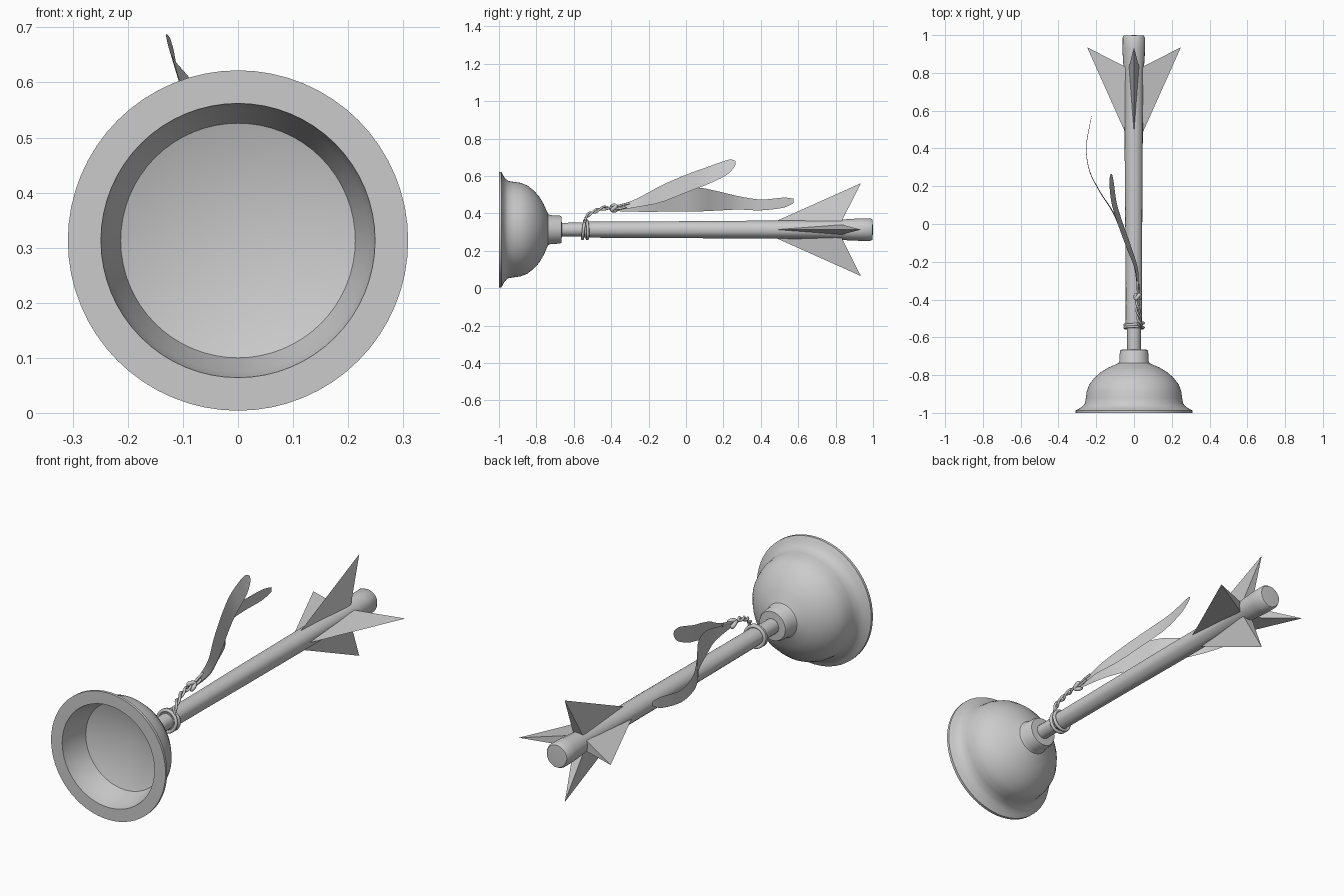
import bpy, bmesh, math, random
from math import sin, cos, pi, radians
from mathutils import Vector

if "Cube" in bpy.data.objects:
    bpy.data.objects.remove(bpy.data.objects["Cube"], do_unlink=True)

random.seed(4)
AXIS_Z = 0.313

grey = bpy.data.materials.new("plain_grey")
grey.use_nodes = True
COLOUR = (0.6, 0.6, 0.6, 1)
grey.diffuse_color = COLOUR
grey.node_tree.nodes["Principled BSDF"].inputs["Base Color"].default_value = COLOUR


def finish(name, bm, smooth=None):
    """Turn a bmesh into a named object, optionally smooth shaded by angle."""
    bmesh.ops.recalc_face_normals(bm, faces=bm.faces[:])
    mesh = bpy.data.meshes.new(name)
    bm.to_mesh(mesh)
    bm.free()
    mesh.materials.append(grey)
    obj = bpy.data.objects.new(name, mesh)
    bpy.context.collection.objects.link(obj)
    if smooth:
        bpy.ops.object.select_all(action="DESELECT")
        obj.select_set(True)
        bpy.context.view_layer.objects.active = obj
        bpy.ops.object.shade_smooth_by_angle(angle=radians(smooth))
    return obj


def lathe(name, profile, sides, smooth, wobble=0.0):
    """Revolve (y, radius) points around the long axis; radius 0 makes a tip."""
    bm = bmesh.new()
    grooves = [random.uniform(-wobble, wobble) for _ in range(sides)]
    rings = []
    for y, r in profile:
        if r == 0:
            rings.append([bm.verts.new((0, y, AXIS_Z))])
            continue
        ring = []
        for i in range(sides):
            a = 2 * pi * i / sides
            rr = r + grooves[i] + random.uniform(-wobble, wobble) / 3
            ring.append(bm.verts.new((rr * cos(a), y, AXIS_Z + rr * sin(a))))
        rings.append(ring)
    for a, b in zip(rings, rings[1:]):
        for i in range(sides):
            j = (i + 1) % sides
            quad = [a[i % len(a)], a[j % len(a)], b[j % len(b)], b[i % len(b)]]
            bm.faces.new(list(dict.fromkeys(quad)))
    return finish(name, bm, smooth)


def cord(name, points, radius, closed=False):
    """Round cord through the given points."""
    curve = bpy.data.curves.new(name, "CURVE")
    curve.dimensions = "3D"
    curve.bevel_depth = radius
    curve.bevel_resolution = 2
    curve.resolution_u = 5
    curve.use_fill_caps = True
    spline = curve.splines.new("NURBS")
    spline.points.add(len(points) - 1)
    for p, co in zip(spline.points, points):
        p.co = (*co, 1)
    spline.use_cyclic_u = closed
    spline.use_endpoint_u = True
    spline.order_u = 3
    curve.materials.append(grey)
    obj = bpy.data.objects.new(name, curve)
    bpy.context.collection.objects.link(obj)
    return obj


def spline_point(points, t):
    """Catmull-Rom interpolation of tuples, t from 0 to 1."""
    n = len(points) - 1
    k = min(int(t * n), n - 1)
    f = t * n - k
    p0, p1, p2, p3 = (points[min(max(k + d, 0), n)] for d in (-1, 0, 1, 2))
    return [0.5 * (2 * b + (c - a) * f + (2 * a - 5 * b + 4 * c - d) * f ** 2
                   + (3 * b - a - 3 * c + d) * f ** 3)
            for a, b, c, d in zip(p0, p1, p2, p3)]


def ribbon(name, stations, lean):
    """Thin cloth strip: stations are (x, y, bottom z, top z)."""
    bm = bmesh.new()
    rows = []
    for s in range(41):
        x, y, low, high = spline_point(stations, s / 40)
        half = (high - low) / 2
        rows.append([bm.verts.new((x + lean * half * k, y, low + half * (1 + k)))
                     for k in (-1, 0, 1)])
    for a, b in zip(rows, rows[1:]):
        for i in range(2):
            bm.faces.new((a[i], a[i + 1], b[i + 1], b[i]))
    return finish(name, bm, 60)


# Rubber cup: hollow cone floor, inner wall, flat lip, bell and neck
lathe("rubber_cup", [
    (-0.80, 0), (-0.87, 0.213), (-0.95, 0.238), (-0.985, 0.247), (-1.0, 0.249),
    (-1.0, 0.309), (-0.987, 0.309), (-0.978, 0.292), (-0.968, 0.275),
    (-0.95, 0.26), (-0.92, 0.255), (-0.885, 0.25), (-0.85, 0.237),
    (-0.815, 0.21), (-0.785, 0.177), (-0.76, 0.135), (-0.745, 0.1),
    (-0.737, 0.083), (-0.725, 0.077), (-0.675, 0.075), (-0.666, 0.07),
    (-0.664, 0.036), (-0.7, 0)], 64, 35)

# Wooden shaft: thin peg, then a slightly uneven stick flaring at the end
lathe("shaft_peg", [(-0.7, 0.036), (-0.5, 0.038)], 12, 40)
lathe("wooden_shaft", [
    (-0.55, 0), (-0.55, 0.042), (-0.3, 0.043), (0, 0.045), (0.3, 0.047),
    (0.6, 0.048), (0.8, 0.051), (0.86, 0.056), (0.93, 0.06), (0.985, 0.06),
    (0.997, 0.054), (1.0, 0)], 18, 40, wobble=0.0015)

# Four swept fins, each a slim four-cornered wedge
for n, side in enumerate(("left", "top", "right", "bottom")):
    out = Vector((cos(n * pi / 2), 0, sin(n * pi / 2)))
    across = Vector((-out.z, 0, out.x))
    centre = Vector((0, 0, AXIS_Z))

    def corner(y, reach, shift=0):
        return centre + out * reach + across * shift + Vector((0, y, 0))
    bm = bmesh.new()
    front, edge_a, edge_b, tip = [bm.verts.new(c) for c in (
        corner(0.47, 0.04), corner(0.83, 0.04, 0.027),
        corner(0.83, 0.04, -0.027), corner(0.935, 0.248))]
    for f in ((front, edge_a, tip), (front, tip, edge_b),
              (edge_a, edge_b, tip), (front, edge_b, edge_a)):
        bm.faces.new(f)
    finish(side + "_fin", bm)

# Cord wrapped twice around the shaft
for n, y in enumerate((-0.548, -0.53)):
    loop = [(0.05 * cos(a), y + 0.006 * sin(a + n * 2), AXIS_Z + 0.05 * sin(a))
            for a in (2 * pi * i / 16 for i in range(16))]
    cord("cord_wrap_%d" % (n + 1), loop, 0.008, closed=True)

# Two twisted strands leading from the wrap to the knot
lead = [(0.03, -0.54, 0.35), (0.032, -0.53, 0.385), (0.025, -0.49, 0.41),
        (0.02, -0.44, 0.428), (0.02, -0.39, 0.425)]
for n in range(2):
    strand = []
    for i in range(19):
        x, y, z = spline_point(lead, i / 18)
        a = i * 0.8 + n * pi
        strand.append((x + 0.008 * cos(a), y, z + 0.008 * sin(a)))
    cord("cord_strand_%d" % (n + 1), strand, 0.006)

# Knot with two short loose ends
knot = [(0.02 + 0.013 * cos(a), -0.385 + 0.012 * sin(2 * a), 0.428 + 0.015 * sin(a))
        for a in (2 * pi * i / 12 for i in range(12))]
cord("cord_knot", knot, 0.01, closed=True)
cord("loose_end_upper", [(0.02, -0.39, 0.43), (0.022, -0.35, 0.445), (0.018, -0.3, 0.455)], 0.006)
cord("loose_end_lower", [(0.02, -0.39, 0.425), (0.026, -0.36, 0.42), (0.024, -0.32, 0.435)], 0.006)

# Two fluttering ribbon tails
ribbon("upper_ribbon", [
    (0.02, -0.38, 0.415, 0.43), (0.015, -0.25, 0.435, 0.485),
    (-0.025, -0.13, 0.46, 0.55), (-0.075, 0.01, 0.515, 0.61),
    (-0.105, 0.11, 0.553, 0.646), (-0.117, 0.2, 0.595, 0.678),
    (-0.12, 0.24, 0.625, 0.688), (-0.12, 0.265, 0.66, 0.68)], -0.3)
ribbon("lower_ribbon", [
    (0.02, -0.38, 0.412, 0.425), (0.0, -0.22, 0.408, 0.475),
    (-0.06, -0.06, 0.41, 0.53), (-0.11, 0.06, 0.41, 0.538),
    (-0.18, 0.17, 0.415, 0.518), (-0.235, 0.28, 0.42, 0.492),
    (-0.253, 0.4, 0.416, 0.474), (-0.235, 0.52, 0.43, 0.484),
    (-0.222, 0.575, 0.455, 0.478)], 0.05)
